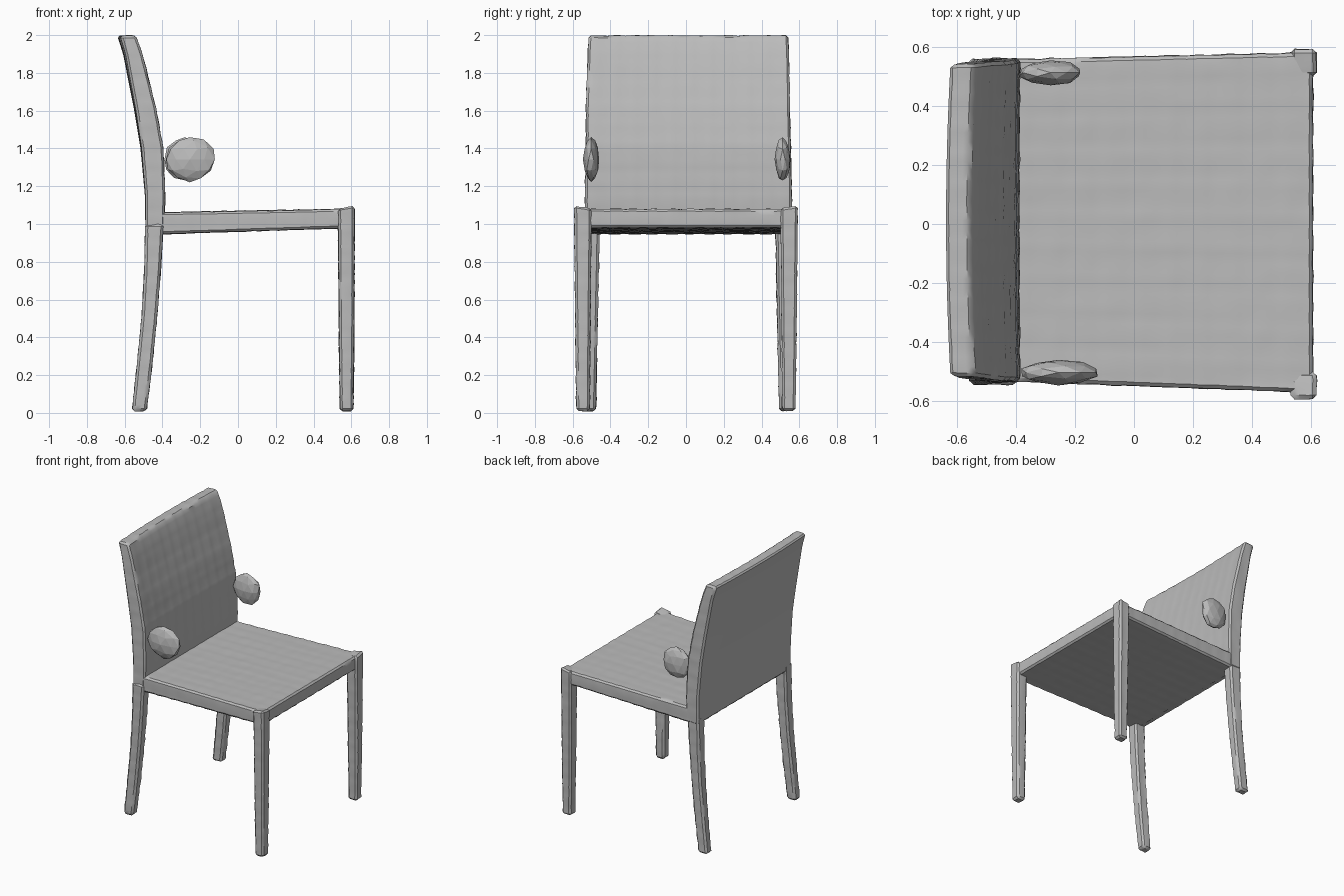
import bpy
import bmesh
import random
from math import sin, pi
from mathutils import Vector

random.seed(4)
cube = bpy.data.objects.get("Cube")
if cube:
    bpy.data.objects.remove(cube, do_unlink=True)

grey = bpy.data.materials.new("plain grey")
grey.use_nodes = True
COLOUR = (0.5, 0.5, 0.5, 1)
grey.diffuse_color = COLOUR
grey.node_tree.nodes["Principled BSDF"].inputs["Base Color"].default_value = COLOUR


def lerp(a, b, t):
    return a + (b - a) * t


def sample(profile, z):
    """Interpolate the rows (z, value, value, ...) of a profile at height z."""
    for a, b in zip(profile, profile[1:]):
        if z <= b[0]:
            t = (z - a[0]) / (b[0] - a[0])
            return [lerp(p, q, t) for p, q in zip(a[1:], b[1:])]
    return profile[-1][1:]


def finish(name, bm, angle):
    bmesh.ops.recalc_face_normals(bm, faces=bm.faces)
    mesh = bpy.data.meshes.new(name)
    bm.to_mesh(mesh)
    bm.free()
    mesh.materials.append(grey)
    obj = bpy.data.objects.new(name, mesh)
    bpy.context.collection.objects.link(obj)
    bpy.ops.object.select_all(action="DESELECT")
    obj.select_set(True)
    bpy.context.view_layer.objects.active = obj
    if angle:
        bpy.ops.object.shade_smooth_by_angle(angle=angle)
    return obj


def shaped_block(name, cuts, shape, bevel=0.012, ripple=0.003, smooth_back=False):
    """Gridded unit block, bent by shape(u, v, w), with softened edges and dimples."""
    bm = bmesh.new()
    bmesh.ops.create_cube(bm, size=1)
    bmesh.ops.translate(bm, verts=bm.verts, vec=(0.5, 0.5, 0.5))
    for axis, count in enumerate(cuts):
        for i in range(1, count):
            normal = Vector((0, 0, 0))
            normal[axis] = 1
            bmesh.ops.bisect_plane(bm, geom=bm.verts[:] + bm.edges[:] + bm.faces[:],
                                   plane_co=normal * i / count, plane_no=normal)
    for v in bm.verts:
        v.co = shape(*v.co)
    bm.normal_update()
    rim = [e for e in bm.edges if e.calc_face_angle(0) > 0.9]
    bmesh.ops.bevel(bm, geom=rim, offset=bevel, segments=1, affect="EDGES")
    bm.normal_update()
    moves = []
    for v in bm.verts:
        wave = sum(sin(c * 2 * pi / 0.1) * (1 - abs(n)) for c, n in zip(v.co, v.normal))
        if not (smooth_back and v.normal.x < -0.5):
            moves.append((v, v.normal * ripple * (wave * 0.5 + random.uniform(-0.4, 0.4))))
    for v, move in moves:
        v.co += move
    return finish(name, bm, 0.6)


# Seat: thicker at the back, slightly wider at the front
def seat_shape(u, v, w):
    y = lerp(lerp(-0.53, -0.57, u), lerp(0.555, 0.58, u), v)
    z = lerp(lerp(0.945, 0.98, u), lerp(1.06, 1.08, u), w)
    return Vector((lerp(-0.46, 0.605, u), y, z))


shaped_block("seat", (30, 32, 3), seat_shape)

# Backrest: leaning slab, bowed slightly backwards (z, back x, front x, right y, left y)
BACK = [(0.95, -0.49, -0.39, -0.535, 0.56), (1.15, -0.49, -0.385, -0.535, 0.56),
        (1.4, -0.51, -0.395, -0.53, 0.555), (1.6, -0.54, -0.43, -0.53, 0.55),
        (1.9, -0.595, -0.505, -0.52, 0.545), (2.0, -0.625, -0.54, -0.515, 0.54)]


def back_shape(u, v, w):
    z = lerp(0.95, 1.997, w)
    back, front, right, left = sample(BACK, z)
    bow = 0.015 * (1 - (2 * v - 1) ** 2) * w
    return Vector((lerp(back, front, u) - bow, lerp(right, left, v), z))


shaped_block("backrest", (3, 32, 30), back_shape, smooth_back=True)

# Rear legs: swept backwards towards the floor (z, back x, front x, inner y, outer y)
REAR = [(0.01, -0.56, -0.485, 0.485, 0.55), (0.25, -0.535, -0.455, 0.48, 0.55),
        (0.5, -0.51, -0.43, 0.475, 0.55), (0.75, -0.495, -0.41, 0.47, 0.55),
        (1.0, -0.49, -0.395, 0.465, 0.55)]
# Front legs: straight, tapering a little, with a raised outer corner
FRONT = [(0.01, 0.54, 0.61, 0.51, 0.58), (0.4, 0.535, 0.615, 0.507, 0.585),
         (1.1, 0.53, 0.617, 0.5, 0.592)]


def leg(name, profile, side, shift, lip):
    low, high = profile[0][0], profile[-1][0]

    def shape(u, v, w):
        z = lerp(low, high, w)
        back, front, inner, outer = sample(profile, z)
        z -= lip * w ** 8 * (2 - u - v)
        return Vector((lerp(back, front, u), side * lerp(inner, outer, v) + shift, z))

    shaped_block(name, (3, 3, 30), shape, bevel=0.013)


for label, side in (("right", -1), ("left", 1)):
    leg("rear_leg_" + label, REAR, side, 0.008, 0)
    leg("front_leg_" + label, FRONT, side, 0, 0.016)

# Arm knobs: small faceted pads beside the backrest
for label, y, length in (("right", -0.502, 0.135), ("left", 0.512, 0.108)):
    bm = bmesh.new()
    bmesh.ops.create_icosphere(bm, subdivisions=2, radius=1)
    for v in bm.verts:
        p = v.co * random.uniform(0.93, 1.05)
        v.co = (-0.39 + length * (1 + p.x), y + 0.042 * p.y, 1.342 + 0.118 * p.z)
    finish("arm_knob_" + label, bm, 0)
